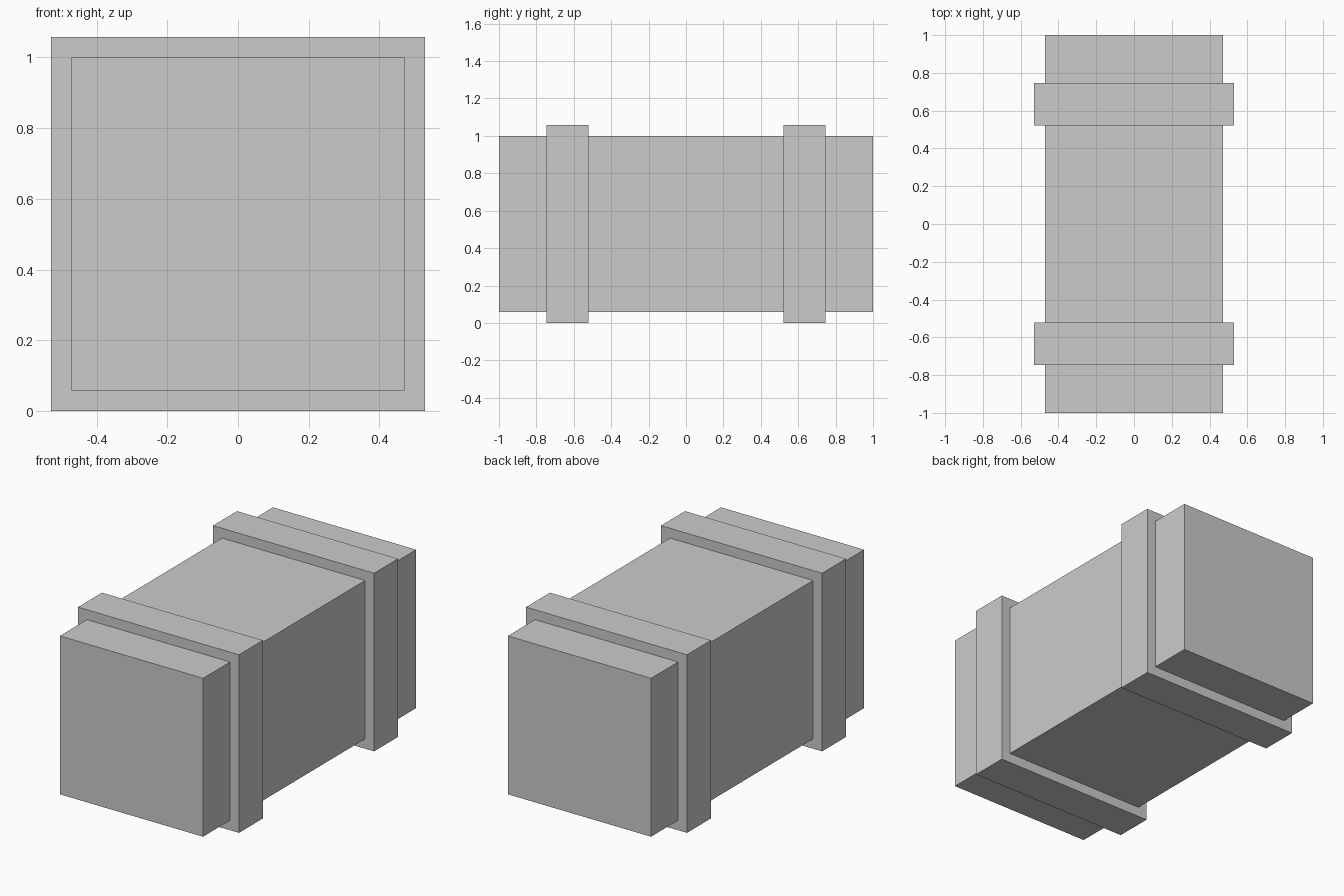
import bpy

if "Cube" in bpy.data.objects:
    bpy.data.objects.remove(bpy.data.objects["Cube"])

CENTRE_Z = 0.529


def box(name, size, y=0.0):
    """Axis-aligned box centred on the crate's long axis."""
    bpy.ops.mesh.primitive_cube_add(size=1, location=(0, y, CENTRE_Z))
    obj = bpy.context.object
    obj.name = name
    obj.scale = size
    bpy.ops.object.transform_apply(location=False, rotation=False, scale=True)
    return obj


# Long square body
box("crate_body", (0.941, 2.0, 0.941))

# Raised bands wrapped around both ends
for name, side in (("front_band", -1), ("back_band", 1)):
    box(name, (1.058, 0.225, 1.058), side * 0.634)
